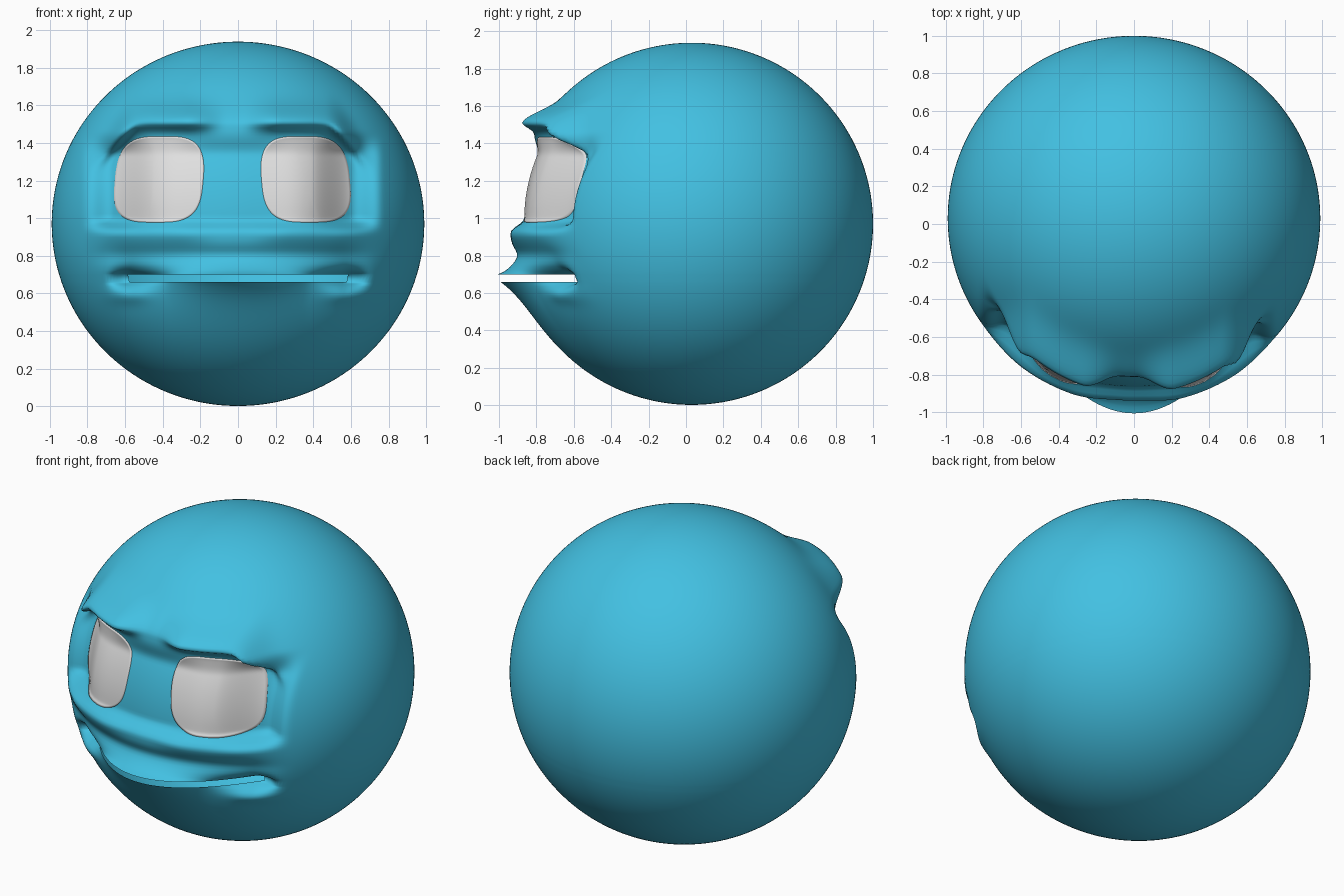
import bpy, bmesh, math

if "Cube" in bpy.data.objects:
    bpy.data.objects.remove(bpy.data.objects["Cube"])

CZ, CY = 0.97, 0.03
RX, RY, RZ = 0.99, 0.97, 0.968
MOUTH_LOW, MOUTH_HIGH, MOUTH_W = 0.66, 0.70, 0.57


def material(name, rgb):
    m = bpy.data.materials.new(name)
    m.diffuse_color = (*rgb, 1)
    m.use_nodes = True
    m.node_tree.nodes["Principled BSDF"].inputs["Base Color"].default_value = m.diffuse_color
    return m


def step(a, b, v):
    t = max(0.0, min(1.0, (v - a) / (b - a)))
    return t * t * (3 - 2 * t)


def gauss(v, s):
    return math.exp(-(v / s) ** 2)


def ball_y(x, z):
    q = 1 - (x / RX) ** 2 - ((z - CZ) / RZ) ** 2
    return CY - RY * math.sqrt(max(q, 0))


def face_offset(x, z):
    """Forward (negative) or backward push of the front of the ball."""
    a = abs(x + 0.03)
    # flattened eye band, deeper toward the temples
    depth = 0.075 - 0.025 * gauss(a - 0.36, 0.14) + 0.075 * step(0.42, 0.62, a)
    depth *= 1 - step(0.63, 0.80, a)
    d = depth * step(0.92, 1.0, z) * (1 - step(1.33, 1.47, z))
    # brow ridges, drooping at the outer ends
    ridge = 1.515 - 0.9 * max(0, a - 0.42) ** 2 - 0.12 * step(0.5, 0.72, a)
    s = 0.085 if z > ridge else 0.045
    d -= gauss(z - ridge, s) * (0.03 + 0.10 * step(0.03, 0.25, a)) * (1 - step(0.55, 0.76, a))
    # cheek ridge with a crease below it
    fade = 1 - step(0.55, 0.82, a)
    d -= 0.02 * gauss(z - 0.92, 0.05) * fade * step(0.05, 0.3, a)
    d += 0.03 * gauss(z - 0.80, 0.05) * fade
    # lips: a pointed beak-like curve seen from above
    ax = abs(x)
    e = min(ax, 0.57)
    lip = (-1.0 + 1.33 * e * e) - ball_y(e, 0.68)
    lip *= 1 - step(0.57, 0.72, ax)
    if z >= 0.68:
        fall = math.exp(-max(0, z - MOUTH_HIGH) / 0.035)
    else:
        fall = math.exp(-max(0, MOUTH_LOW - z) / (0.10 if lip < 0 else 0.04))
    d = d * (1 - fall) + lip * fall
    # small puffs below the mouth corners
    d -= 0.035 * gauss(ax - 0.58, 0.10) * gauss(z - 0.60, 0.05)
    return d


def surface_y(x, z):
    return ball_y(x, z) + face_offset(x, z)


def finish(bm, name, mat):
    bmesh.ops.recalc_face_normals(bm, faces=bm.faces)
    me = bpy.data.meshes.new(name)
    bm.to_mesh(me)
    bm.free()
    me.materials.append(mat)
    for p in me.polygons:
        p.use_smooth = True
    ob = bpy.data.objects.new(name, me)
    bpy.context.collection.objects.link(ob)
    return ob


blue = material("sky blue", (0.055, 0.53, 0.76))
grey = material("eye white", (0.75, 0.75, 0.75))

# Head: ball of horizontal rows with the face pushed in, and an open mouth slit
SEG, ROWS = 256, 170
zs = [CZ - RZ * math.cos(math.pi * i / ROWS) for i in range(1, ROWS)]
zs = [z for z in zs if not 0.64 < z < 0.72]
zs = sorted(zs + [0.642, 0.652, MOUTH_LOW, MOUTH_HIGH, 0.706, 0.715])
bm = bmesh.new()
rings = []
for z in zs:
    r = math.sqrt(1 - ((z - CZ) / RZ) ** 2)
    ring = []
    for j in range(SEG):
        t = 2 * math.pi * j / SEG
        x, y = RX * r * math.cos(t), CY + RY * r * math.sin(t)
        if y < CY:
            y += face_offset(x, z)
        ring.append(bm.verts.new((x, y, z)))
    rings.append(ring)
for lo, hi in zip(rings, rings[1:]):
    slit = abs(lo[0].co.z - MOUTH_LOW) < 1e-4
    for j in range(SEG):
        k = (j + 1) % SEG
        mx = (lo[j].co.x + lo[k].co.x) / 2
        if slit and abs(mx) < MOUTH_W and lo[j].co.y < 0:
            continue
        bm.faces.new((lo[j], lo[k], hi[k], hi[j]))
for ring, z in ((rings[0], CZ - RZ), (rings[-1], CZ + RZ)):
    pole = bm.verts.new((0, CY, z))
    for j in range(SEG):
        bm.faces.new((ring[j], ring[(j + 1) % SEG], pole))
finish(bm, "head", blue)


# Eyes: rounded-square plates that follow the face
def eye(name, cx, side):
    bm = bmesh.new()
    n, m = 96, 24
    rings = []
    for i in range(1, m + 2):
        f = min(i, m) / m
        ring = []
        for j in range(n):
            t = 2 * math.pi * j / n
            c, s = math.cos(t), math.sin(t)
            p = 0.62 if s < 0 else 0.72
            u = math.copysign(abs(c) ** 0.58, c)
            v = math.copysign(abs(s) ** p, s)
            x = cx + f * (0.235 * u - side * 0.02 * v)
            z = 1.2 + f * v * (0.235 if s > 0 else 0.222)
            y = surface_y(x, z) + (-0.008 if i <= m else 0.012)
            ring.append(bm.verts.new((x, y, z)))
        rings.append(ring)
    hub = bm.verts.new((cx, surface_y(cx, 1.2) - 0.008, 1.2))
    for j in range(n):
        bm.faces.new((hub, rings[0][j], rings[0][(j + 1) % n]))
    for a, b in zip(rings, rings[1:]):
        for j in range(n):
            k = (j + 1) % n
            bm.faces.new((a[j], b[j], b[k], a[k]))
    # make the plate face the front
    ob = finish(bm, name, grey)
    if ob.data.polygons[0].normal.y > 0:
        ob.data.flip_normals()


eye("left_eye", -0.42, -1)
eye("right_eye", 0.36, 1)
